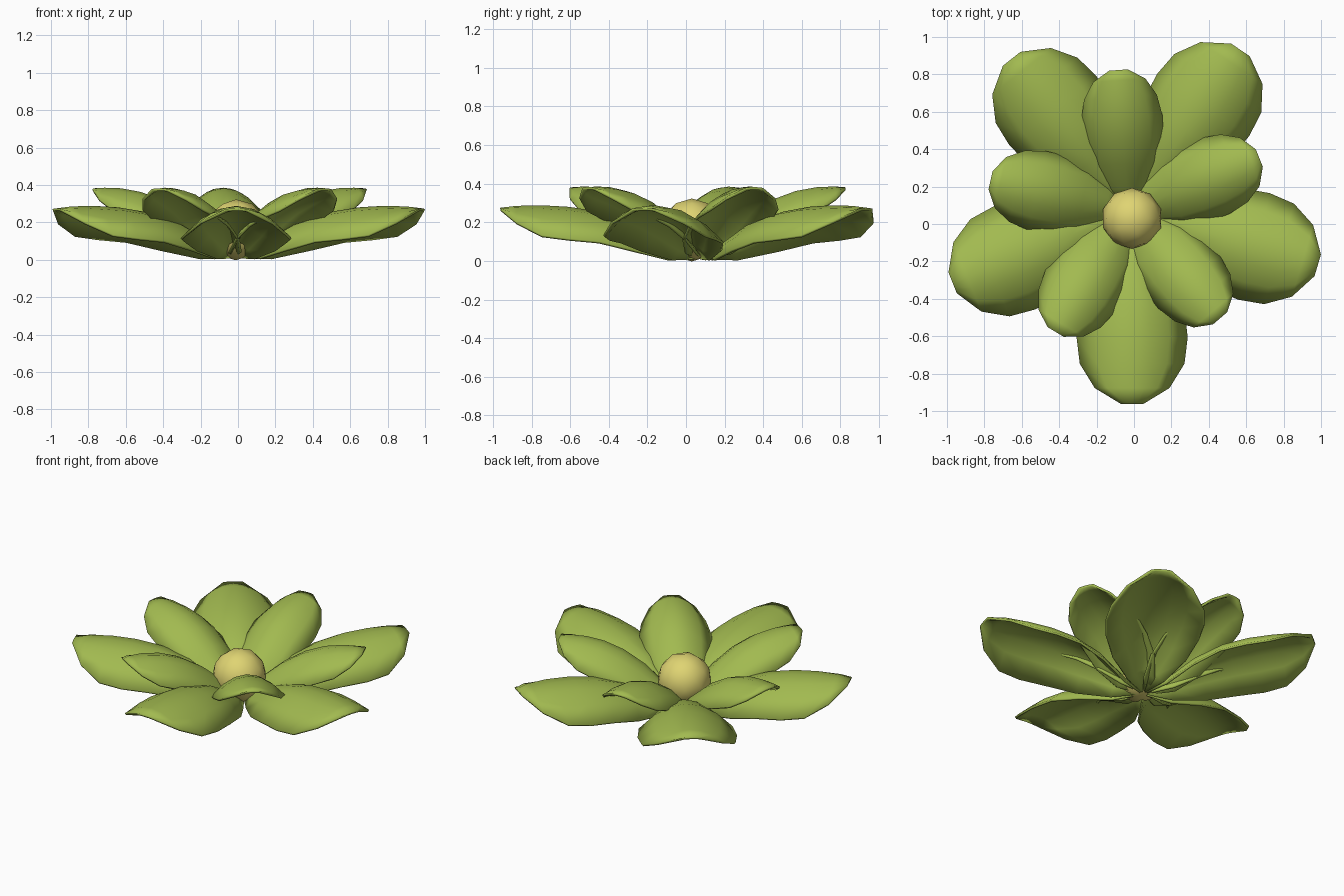
import bpy, bmesh, math

cube = bpy.data.objects.get("Cube")
if cube:
    bpy.data.objects.remove(cube, do_unlink=True)


def material(name, colour):
    mat = bpy.data.materials.new(name)
    mat.use_nodes = True
    mat.diffuse_color = (*colour, 1)
    shader = mat.node_tree.nodes["Principled BSDF"]
    shader.inputs["Base Color"].default_value = (*colour, 1)
    shader.inputs["Roughness"].default_value = 0.8
    return mat


def link_object(name, bm, mat):
    mesh = bpy.data.meshes.new(name)
    bm.to_mesh(mesh)
    bm.free()
    mesh.materials.append(mat)
    obj = bpy.data.objects.new(name, mesh)
    bpy.context.collection.objects.link(obj)
    return obj


def shade(obj, degrees):
    bpy.ops.object.select_all(action="DESELECT")
    obj.select_set(True)
    bpy.context.view_layer.objects.active = obj
    bpy.ops.object.shade_smooth_by_angle(angle=math.radians(degrees))


def petal(name, rows, angle, mat, centre, steps=6):
    """Arched petal along +x; rows hold reach, half width, ridge height, edge drop."""
    bm = bmesh.new()
    grid = []
    for reach, half, ridge, drop in rows:
        ts = [2 * i / steps - 1 for i in range(steps + 1)]
        grid.append([bm.verts.new((reach, half * t, ridge - drop * t * t)) for t in ts])
    for a, b in zip(grid, grid[1:]):
        for i in range(steps):
            bm.faces.new((a[i], b[i], b[i + 1], a[i + 1]))
    obj = link_object(name, bm, mat)
    obj.location = centre
    obj.rotation_euler.z = math.radians(angle)
    shade(obj, 50)
    solid = obj.modifiers.new("thickness", "SOLIDIFY")
    solid.thickness = 0.014
    solid.offset = -1


green = material("leaf green", (0.36, 0.49, 0.08))
yellow = material("pale yellow", (0.74, 0.66, 0.17))

# Outer ring of long, low petals
outer_rows = [(0.02, 0.02, 0.035, 0.02), (0.16, 0.11, 0.10, 0.09),
              (0.34, 0.22, 0.20, 0.145), (0.52, 0.28, 0.255, 0.155),
              (0.68, 0.297, 0.28, 0.165), (0.82, 0.28, 0.288, 0.155),
              (0.95, 0.20, 0.285, 0.085), (1.035, 0.06, 0.275, 0.005)]
for n, angle in enumerate((-90, -16.5, 56, 128.5, 202)):
    petal(f"outer_petal_{n + 1}", outer_rows, angle, green, (-0.01, 0.073, 0))

# Inner ring of shorter, steeper petals
inner_rows = [(0.02, 0.04, 0.045, 0.02), (0.12, 0.13, 0.13, 0.09),
              (0.25, 0.197, 0.24, 0.13), (0.38, 0.215, 0.318, 0.135),
              (0.50, 0.217, 0.362, 0.132), (0.61, 0.195, 0.382, 0.115),
              (0.70, 0.14, 0.385, 0.06), (0.755, 0.05, 0.382, 0.004)]
for n, angle in enumerate((22, 94, 167.5, 239, 310.5)):
    petal(f"inner_petal_{n + 1}", inner_rows, angle, green, (-0.03, 0.07, 0))

# Round heart of the flower
bm = bmesh.new()
bmesh.ops.create_icosphere(bm, subdivisions=2, radius=0.163)
heart = link_object("flower_heart", bm, yellow)
heart.location = (-0.01, 0.03, 0.16)
shade(heart, 60)
